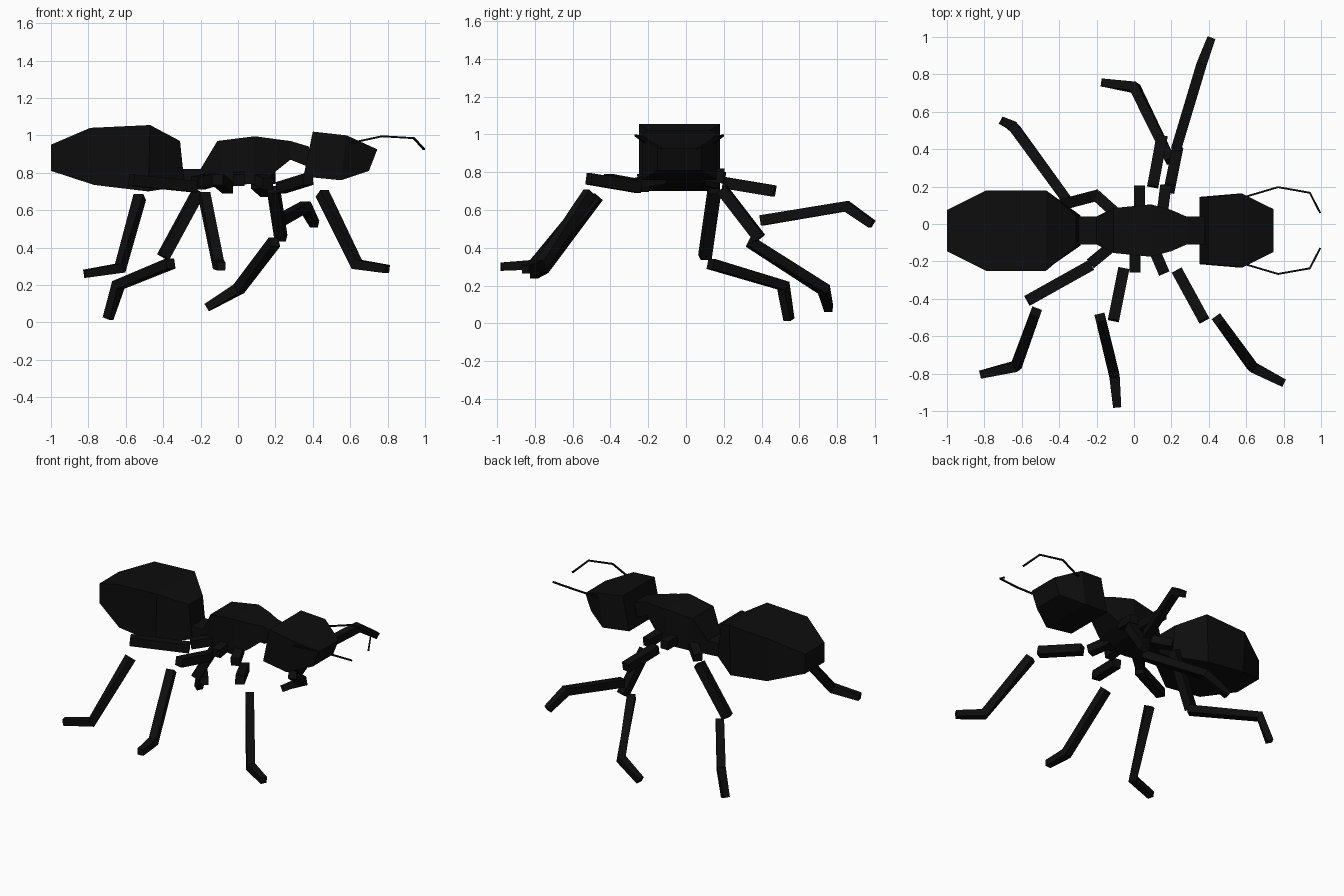
import bpy
from mathutils import Vector

YC = -0.035  # centre line of the body

black = bpy.data.materials.new("shell_black")
black.diffuse_color = (0.004, 0.004, 0.004, 1)


def make_object(name, verts, faces):
    mesh = bpy.data.meshes.new(name)
    mesh.from_pydata(verts, [], faces)
    mesh.materials.append(black)
    obj = bpy.data.objects.new(name, mesh)
    bpy.context.collection.objects.link(obj)
    return obj


def loft(name, rings):
    """Skin a list of four-cornered rings and cap both ends."""
    verts = [v for ring in rings for v in ring]
    n = len(rings)
    faces = [(3, 2, 1, 0), tuple(4 * (n - 1) + i for i in range(4))]
    for r in range(n - 1):
        for i in range(4):
            a, b = 4 * r + i, 4 * r + (i + 1) % 4
            faces.append((a, b, b + 4, a + 4))
    return make_object(name, verts, faces)


def body(name, sections):
    """Sections: top x, top z, bottom x, bottom z, half width."""
    return loft(name, [[(xt, YC - w, zt), (xb, YC - w, zb),
                        (xb, YC + w, zb), (xt, YC + w, zt)][::-1]
                       for xt, zt, xb, zb, w in sections])


def beam(name, points, size, tip=1.0):
    """Square rod through the points, mitred at each joint."""
    pts = [Vector(p) for p in points]
    rings = []
    for i, p in enumerate(pts):
        d = Vector()
        if i > 0:
            d += (p - pts[i - 1]).normalized()
        if i < len(pts) - 1:
            d += (pts[i + 1] - p).normalized()
        d.normalize()
        side = d.cross(Vector((0, 0, 1))).normalized()
        up = side.cross(d)
        h = size / 2 * (tip if i == len(pts) - 1 else 1)
        rings.append([p + side * h * a + up * h * b
                      for a, b in ((-1, -1), (1, -1), (1, 1), (-1, 1))])
    return loft(name, rings)


# Body parts
body("abdomen", [(-1.0, 0.95, -1.0, 0.81, 0.11), (-0.79, 1.04, -0.77, 0.735, 0.215),
                 (-0.47, 1.055, -0.48, 0.70, 0.215), (-0.31, 0.97, -0.285, 0.73, 0.08)])
body("waist", [(-0.32, 0.82, -0.32, 0.73, 0.075), (-0.18, 0.82, -0.18, 0.72, 0.075)])
body("thorax", [(-0.20, 0.82, -0.18, 0.72, 0.075), (-0.11, 0.97, -0.06, 0.735, 0.12),
                (0.09, 0.995, 0.09, 0.74, 0.14), (0.20, 0.98, 0.18, 0.79, 0.11),
                (0.28, 0.97, 0.28, 0.87, 0.075), (0.38, 0.94, 0.38, 0.83, 0.075)])
body("head", [(0.40, 1.02, 0.35, 0.78, 0.18), (0.58, 1.0, 0.55, 0.76, 0.197),
              (0.745, 0.925, 0.70, 0.81, 0.115)])

# Antennae
for side, s in (("left", 1), ("right", -1)):
    beam(side + "_antenna", [(x, YC + s * y, z) for x, y, z in
                             ((0.56, 0.17, 0.95), (0.77, 0.232, 0.995),
                              (0.94, 0.202, 0.985), (0.995, 0.095, 0.925))], 0.01)

# Legs: hip, thigh, then shin with foot; the pieces are separate segments
legs = {
    "right_rear": [[(-0.12, -0.12, 0.77), (-0.23, -0.21, 0.75)],
                   [(-0.23, -0.22, 0.725), (-0.57, -0.41, 0.76)],
                   [(-0.525, -0.47, 0.67), (-0.63, -0.76, 0.29), (-0.82, -0.805, 0.26)]],
    "right_middle": [[(0.005, -0.12, 0.78), (0.005, -0.255, 0.76)],
                     [(-0.055, -0.24, 0.72), (-0.11, -0.515, 0.765)],
                     [(-0.18, -0.50, 0.68), (-0.105, -0.81, 0.31), (-0.09, -0.98, 0.30)]],
    "right_front": [[(0.10, -0.12, 0.77), (0.16, -0.26, 0.74)],
                    [(0.23, -0.25, 0.72), (0.375, -0.515, 0.765)],
                    [(0.45, -0.51, 0.69), (0.635, -0.765, 0.31), (0.80, -0.85, 0.285)]],
    "left_rear": [[(-0.10, 0.06, 0.77), (-0.20, 0.15, 0.74)],
                  [(-0.21, 0.15, 0.70), (-0.40, 0.10, 0.35)],
                  [(-0.36, 0.13, 0.315), (-0.64, 0.515, 0.20), (-0.695, 0.545, 0.02)]],
    "left_middle": [[(0.03, 0.06, 0.79), (0.03, 0.205, 0.79)],
                    [(0.10, 0.20, 0.745), (0.15, 0.47, 0.70)],
                    [(0.195, 0.34, 0.43), (0.005, 0.73, 0.18), (-0.165, 0.755, 0.08)]],
    "left_front": [[(0.15, 0.05, 0.79), (0.17, 0.205, 0.77)],
                   [(0.19, 0.19, 0.71), (0.23, 0.39, 0.45)],
                   [(0.225, 0.40, 0.545), (0.36, 0.85, 0.62), (0.41, 0.985, 0.525)]],
}
for name, (hip, thigh, shin) in legs.items():
    beam(name + "_hip", hip, 0.06)
    beam(name + "_thigh", thigh, 0.06)
    beam(name + "_shin", shin, 0.055, 0.8)
